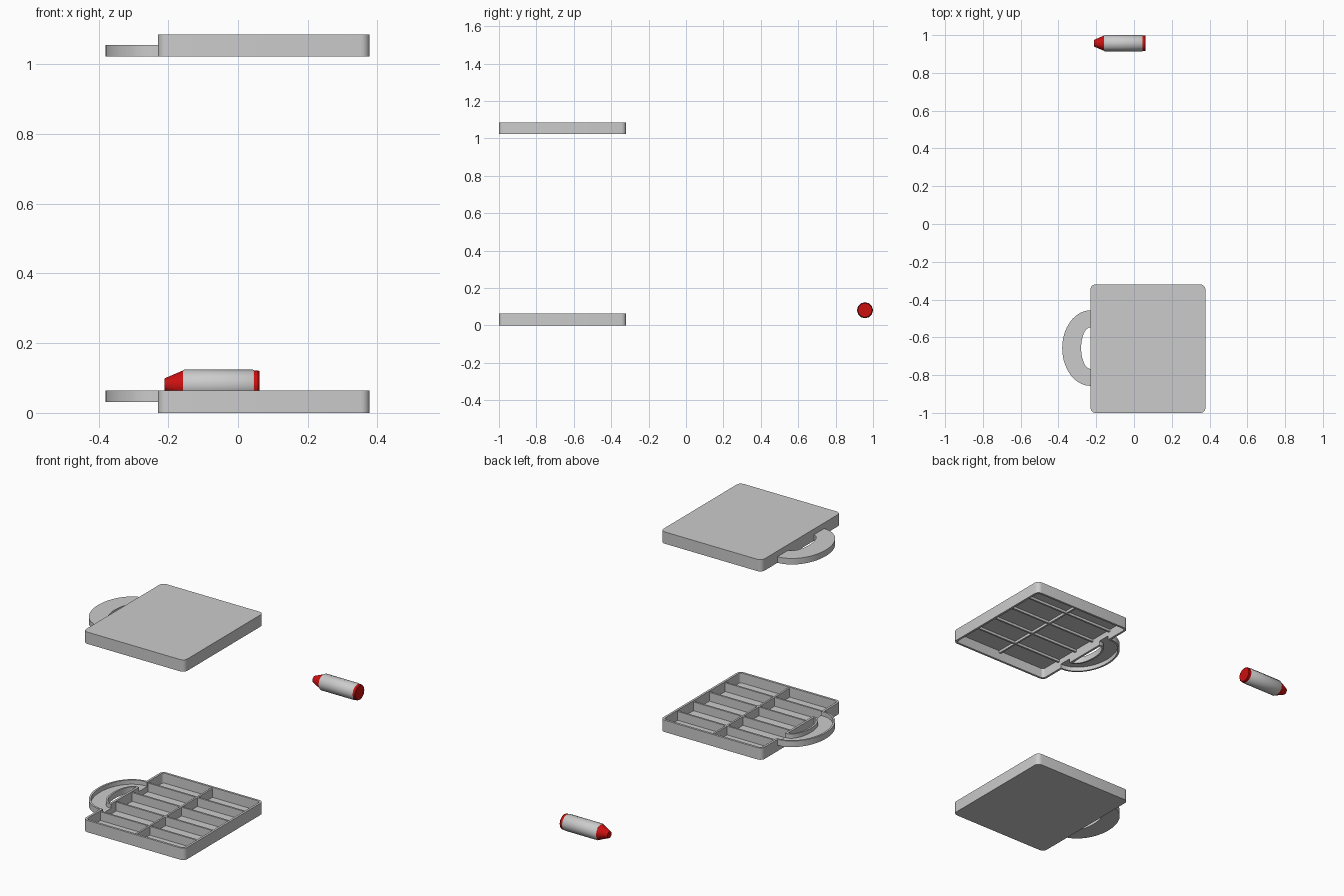
import bpy, bmesh, math

if "Cube" in bpy.data.objects:
    bpy.data.objects.remove(bpy.data.objects["Cube"])

X0, X1, Y0, Y1 = -0.23, 0.378, -1.0, -0.32   # case footprint
HY = -0.657                                  # handle centre
H, WALL = 0.064, 0.012                       # half-case height, wall thickness


def mesh_object(name, bm):
    bmesh.ops.recalc_face_normals(bm, faces=bm.faces[:])
    me = bpy.data.meshes.new(name)
    bm.to_mesh(me)
    bm.free()
    ob = bpy.data.objects.new(name, me)
    bpy.context.collection.objects.link(ob)
    return ob


def prism(name, pts, za, zb):
    bm = bmesh.new()
    f = bm.faces.new([bm.verts.new((x, y, min(za, zb))) for x, y in pts])
    r = bmesh.ops.extrude_face_region(bm, geom=[f])
    for v in r["geom"]:
        if isinstance(v, bmesh.types.BMVert):
            v.co.z = max(za, zb)
    return mesh_object(name, bm)


def rounded(x0, x1, y0, y1, r, n=5):
    pts = []
    for k, (cx, cy) in enumerate([(x1 - r, y1 - r), (x0 + r, y1 - r),
                                  (x0 + r, y0 + r), (x1 - r, y0 + r)]):
        for i in range(n + 1):
            a = math.pi / 2 * (k + i / n)
            pts.append((cx + r * math.cos(a), cy + r * math.sin(a)))
    return pts


def half_ring(ox, oy, ix, iy, tail=0.0, n=28):
    def arc(rx, ry):
        p = [(X0 - rx * math.sin(math.pi * i / n), HY + ry * math.cos(math.pi * i / n))
             for i in range(n + 1)]
        if tail:
            p = [(X0 + tail, p[0][1])] + p + [(X0 + tail, p[-1][1])]
        return p
    return arc(ox, oy) + arc(ix, iy)[::-1]


def box(name, x0, x1, y0, y1, za, zb):
    return prism(name, [(x0, y0), (x1, y0), (x1, y1), (x0, y1)], za, zb)


def finish(ob):
    bpy.ops.object.select_all(action='DESELECT')
    bpy.context.view_layer.objects.active = ob
    ob.select_set(True)
    for m in [m.name for m in ob.modifiers]:
        bpy.ops.object.modifier_apply(modifier=m)
    bpy.ops.object.shade_smooth_by_angle(angle=math.radians(35))


def half_case(tag, z, rib_top):
    # shell and handle are both hollowed from the opening side
    shell = prism(tag + "_shell", rounded(X0, X1, Y0, Y1, 0.026), z(0), z(H))
    handle = prism(tag + "_handle", half_ring(0.15, 0.2, 0.05, 0.11), z(0.031), z(H))
    cavity = prism("cavity", rounded(X0 + WALL, X1 - WALL, Y0 + WALL, Y1 - WALL, 0.015),
                   z(0.01), z(H + 0.05))
    channel = prism("channel", half_ring(0.14, 0.19, 0.06, 0.12, tail=0.03),
                    z(0.041), z(H + 0.05))
    for ob, cutters in ((shell, (cavity, channel)), (handle, (channel,))):
        for c in cutters:
            m = ob.modifiers.new("cut", 'BOOLEAN')
            m.operation, m.solver, m.object = 'DIFFERENCE', 'EXACT', c
        finish(ob)
    for c in (cavity, channel):
        bpy.data.objects.remove(c, do_unlink=True)
    # dividers: two columns of five slots
    t = 0.005
    xm = (X0 + X1) / 2
    box(tag + "_long_divider", xm - t, xm + t, Y0 + 0.011, Y1 - 0.011, z(0.009), z(rib_top))
    for i in range(1, 5):
        y = Y0 + (Y1 - Y0) * i / 5
        box(f"{tag}_divider_{i}", X0 + 0.011, X1 - 0.011, y - t, y + t,
            z(0.009), z(rib_top - 0.0005))


half_case("tray", lambda z: z, 0.058)
half_case("lid", lambda z: 1.086 - z, 0.024)


def lathe(name, profile, sides=12):
    # rings along x, capped at both ends
    bm = bmesh.new()
    rings = []
    for x, r in profile:
        rings.append([bm.verts.new((x, 0.957 + r * math.cos(2 * math.pi * i / sides),
                                    0.081 + r * math.sin(2 * math.pi * i / sides)))
                      for i in range(sides)])
    for a, b in zip(rings, rings[1:]):
        for i in range(sides):
            j = (i + 1) % sides
            bm.faces.new((a[i], a[j], b[j], b[i]))
    bm.faces.new(rings[0])
    bm.faces.new(rings[-1])
    return mesh_object(name, bm)


# crayon
red = bpy.data.materials.new("red wax")
red.diffuse_color = (0.6, 0.005, 0.005, 1)
red.use_nodes = True
red.node_tree.nodes["Principled BSDF"].inputs["Base Color"].default_value = red.diffuse_color
wax = lathe("crayon_wax", [(-0.211, 0.018), (-0.157, 0.041), (0.058, 0.041), (0.062, 0.038)])
wax.data.materials.append(red)
wrapper = lathe("crayon_wrapper", [(-0.158, 0.041), (-0.155, 0.043), (0.043, 0.043), (0.046, 0.041)])
for ob in (wax, wrapper):
    finish(ob)
